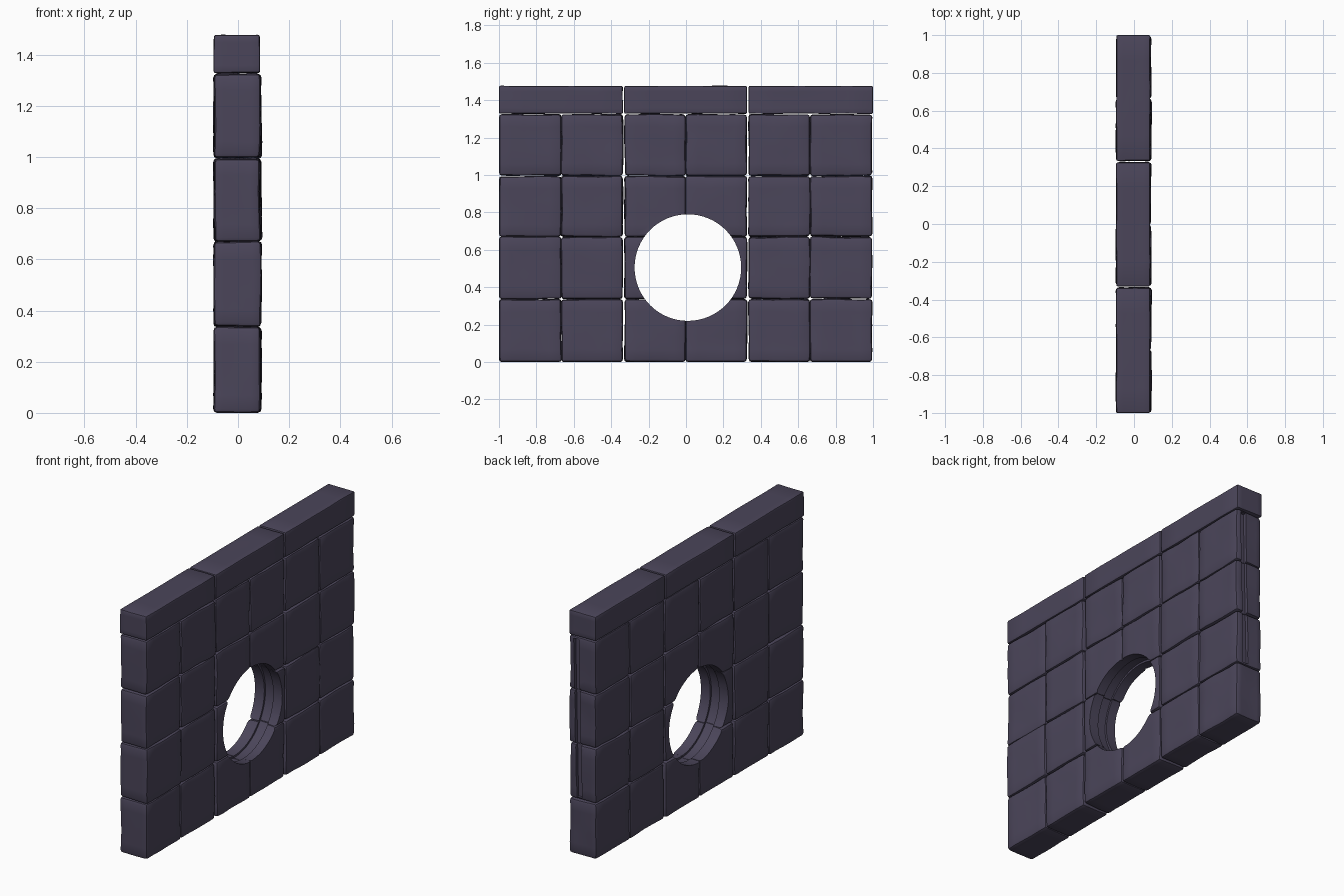
import bpy, bmesh, math, random
from mathutils import Vector, noise

if "Cube" in bpy.data.objects:
    bpy.data.objects.remove(bpy.data.objects["Cube"])

random.seed(4)

stone = bpy.data.materials.new("dark purple stone")
stone.diffuse_color = (0.07, 0.06, 0.102, 1)
stone.use_nodes = True
stone.node_tree.nodes["Principled BSDF"].inputs["Base Color"].default_value = stone.diffuse_color


def block(name, lo, hi, bevel, wobble):
    """Worn stone block between two corners, with slightly uneven faces."""
    bm = bmesh.new()
    bmesh.ops.create_cube(bm, size=1)
    bmesh.ops.subdivide_edges(bm, edges=bm.edges[:], cuts=4, use_grid_fill=True)
    lo, hi = Vector(lo), Vector(hi)
    shift = Vector((random.uniform(0, 50), random.uniform(0, 50), 0))
    for v in bm.verts:
        v.co = Vector([lo[i] + (v.co[i] + 0.5) * (hi[i] - lo[i]) for i in range(3)])
        v.co += noise.noise_vector(v.co * 7 + shift) * wobble
        v.co.y = max(-1, min(1, v.co.y))
        v.co.z = max(0, v.co.z)
    me = bpy.data.meshes.new(name)
    bm.to_mesh(me)
    bm.free()
    me.materials.append(stone)
    ob = bpy.data.objects.new(name, me)
    bpy.context.collection.objects.link(ob)
    m = ob.modifiers.new("worn edges", 'BEVEL')
    m.width, m.segments = bevel, 2
    m.limit_method, m.angle_limit = 'ANGLE', math.radians(50)
    return ob


def round_cutter(name, radius, depth):
    bpy.ops.mesh.primitive_cylinder_add(vertices=64, radius=radius, depth=depth,
                                        location=(0, 0.01, 0.505),
                                        rotation=(0, math.pi / 2, 0))
    ob = bpy.context.object
    ob.name = name
    ob.hide_render = True
    ob.data.materials.append(stone)
    return ob


# Cutters: round opening, shallow groove inside it, chipped seam on the +y end
hole = round_cutter("hole_cutter", 0.285, 0.6)
groove = round_cutter("groove_cutter", 0.297, 0.06)
bpy.ops.mesh.primitive_cube_add(size=1, location=(0.03, 1.0, 0.83), rotation=(0, 0.02, 0))
seam = bpy.context.object
seam.name = "seam_cutter"
seam.scale = (0.035, 0.05, 0.96)
seam.hide_render = True
seam.data.materials.append(stone)

parts = []
rows = [0.0, 0.337, 0.67, 0.995, 1.325]
edges = [-1.0, -0.667, -0.333, -0.003, 0.33, 0.663, 0.995]

# Square blocks: six columns, four rows, open joints between column pairs
for r in range(4):
    for c in range(6):
        gap_l = 0.005 if c in (2, 4) else 0
        gap_r = 0.005 if c in (1, 3) else 0
        front = 0.089 + random.uniform(-0.004, 0.003)
        back = -0.093 + random.uniform(-0.002, 0.003)
        ob = block(f"wall_block_{r}_{c}",
                   (back, edges[c] + gap_l, rows[r] + 0.001),
                   (front, edges[c + 1] - gap_r, rows[r + 1] - 0.001),
                   0.015, 0.006)
        cutters = []
        if c in (2, 3) and r < 3:
            cutters = [hole, groove]
        elif c == 5 and r > 0:
            cutters = [seam]
        for cut in cutters:
            m = ob.modifiers.new("cut", 'BOOLEAN')
            m.operation, m.object, m.solver = 'DIFFERENCE', cut, 'EXACT'
        parts.append(ob)

# Long coping stones along the top
for i, (a, b) in enumerate([(-1.0, -0.338), (-0.33, 0.326), (0.335, 1.0)]):
    parts.append(block(f"coping_stone_{i}", (-0.094, a, 1.328), (0.085, b, 1.476),
                       0.008, 0.003))

# Apply the modifiers and smooth the worn edges
for ob in parts:
    bpy.ops.object.select_all(action='DESELECT')
    ob.select_set(True)
    bpy.context.view_layer.objects.active = ob
    for m in list(ob.modifiers):
        bpy.ops.object.modifier_apply(modifier=m.name)
    bpy.ops.object.shade_smooth_by_angle(angle=math.radians(40))

for cut in (hole, groove, seam):
    bpy.data.objects.remove(cut)
